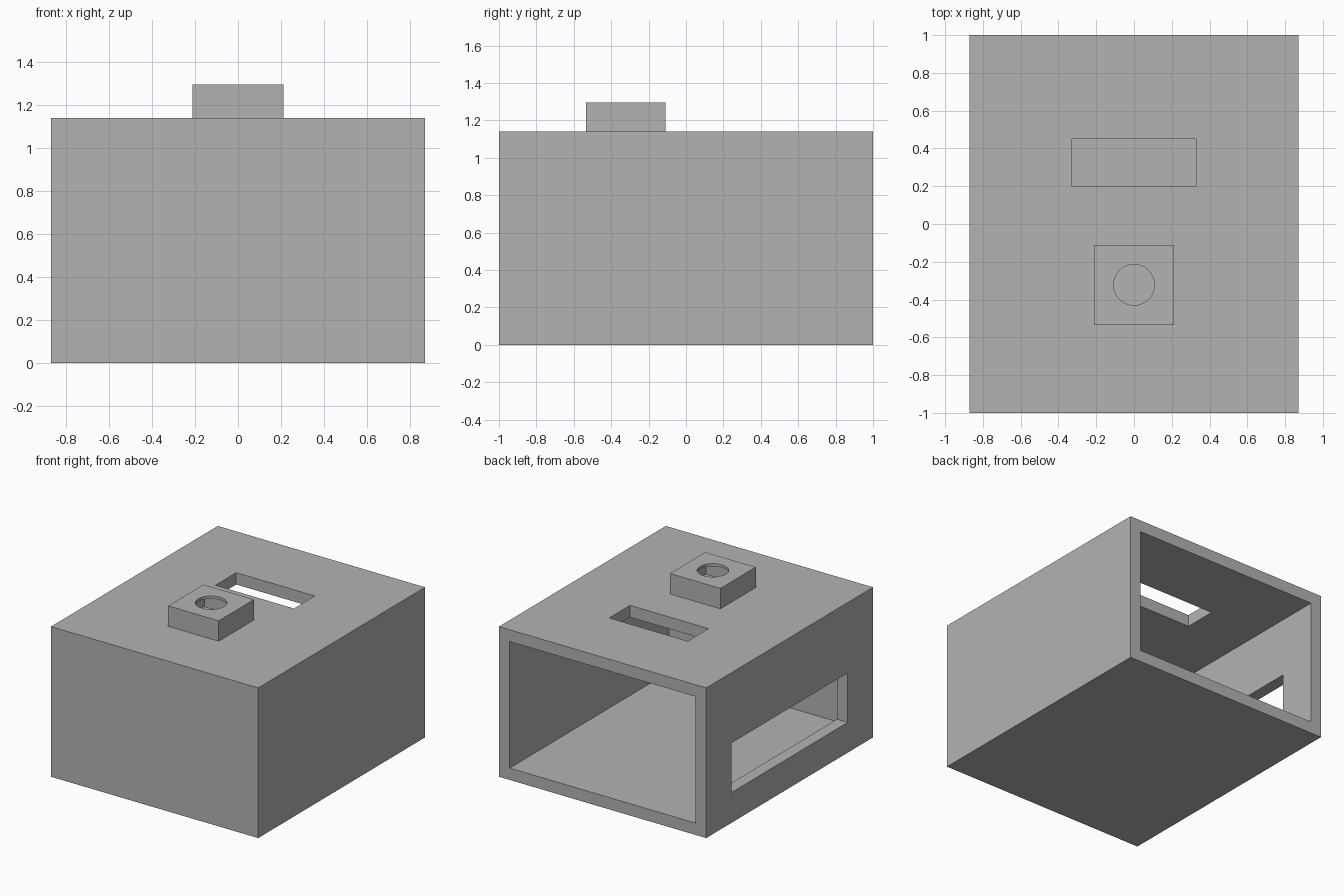
import bpy

if "Cube" in bpy.data.objects:
    bpy.data.objects.remove(bpy.data.objects["Cube"], do_unlink=True)

# Single plain colour
grey = bpy.data.materials.new("plain_grey")
grey.use_nodes = True
colour = (0.45, 0.45, 0.45, 1)
grey.diffuse_color = colour
grey.node_tree.nodes["Principled BSDF"].inputs["Base Color"].default_value = colour


def box(name, low, high):
    """Box between two opposite corners."""
    centre = [(a + b) / 2 for a, b in zip(low, high)]
    bpy.ops.mesh.primitive_cube_add(size=1, location=centre)
    ob = bpy.context.object
    ob.name = name
    ob.scale = [b - a for a, b in zip(low, high)]
    bpy.ops.object.transform_apply(location=False, rotation=False, scale=True)
    ob.data.materials.append(grey)
    return ob


def cut(ob, cutter):
    """Subtract the cutter and remove it."""
    cutter.hide_render = True
    mod = ob.modifiers.new("cut", 'BOOLEAN')
    mod.operation = 'DIFFERENCE'
    mod.solver = 'EXACT'
    mod.object = cutter
    bpy.ops.object.select_all(action='DESELECT')
    bpy.context.view_layer.objects.active = ob
    ob.select_set(True)
    bpy.ops.object.modifier_apply(modifier=mod.name)
    bpy.data.objects.remove(cutter, do_unlink=True)


W, D, H = 0.87, 1.0, 1.14      # half width, half depth, height of the case
WALL, THIN = 0.09, 0.02

# Case: hollow, open at the back
case = box("case", (-W, -D, 0), (W, D, H))
cut(case, box("hollow", (WALL - W, WALL - D, WALL), (W - WALL, D + 0.1, H - WALL)))

# Slot in the roof and window in one side wall
cut(case, box("roof_slot", (-0.33, 0.2, H - 0.2), (0.33, 0.45, H + 0.1)))
cut(case, box("side_window", (-W - 0.1, -0.695, 0.23), (-W + 0.2, 0.695, 0.605)))

# Thin-walled square cap on the roof with a round hole
R, CY, TOP = 0.212, -0.322, 1.295
cap = box("roof_cap", (-R, CY - R, H), (R, CY + R, TOP))
r = R - THIN
cut(cap, box("cap_hollow", (-r, CY - r, H - 0.1), (r, CY + r, TOP - THIN)))
bpy.ops.mesh.primitive_cylinder_add(vertices=64, radius=0.108, depth=0.2,
                                    location=(0, CY, TOP))
hole = bpy.context.object
hole.data.materials.append(grey)
cut(cap, hole)
bpy.ops.object.shade_smooth_by_angle()
